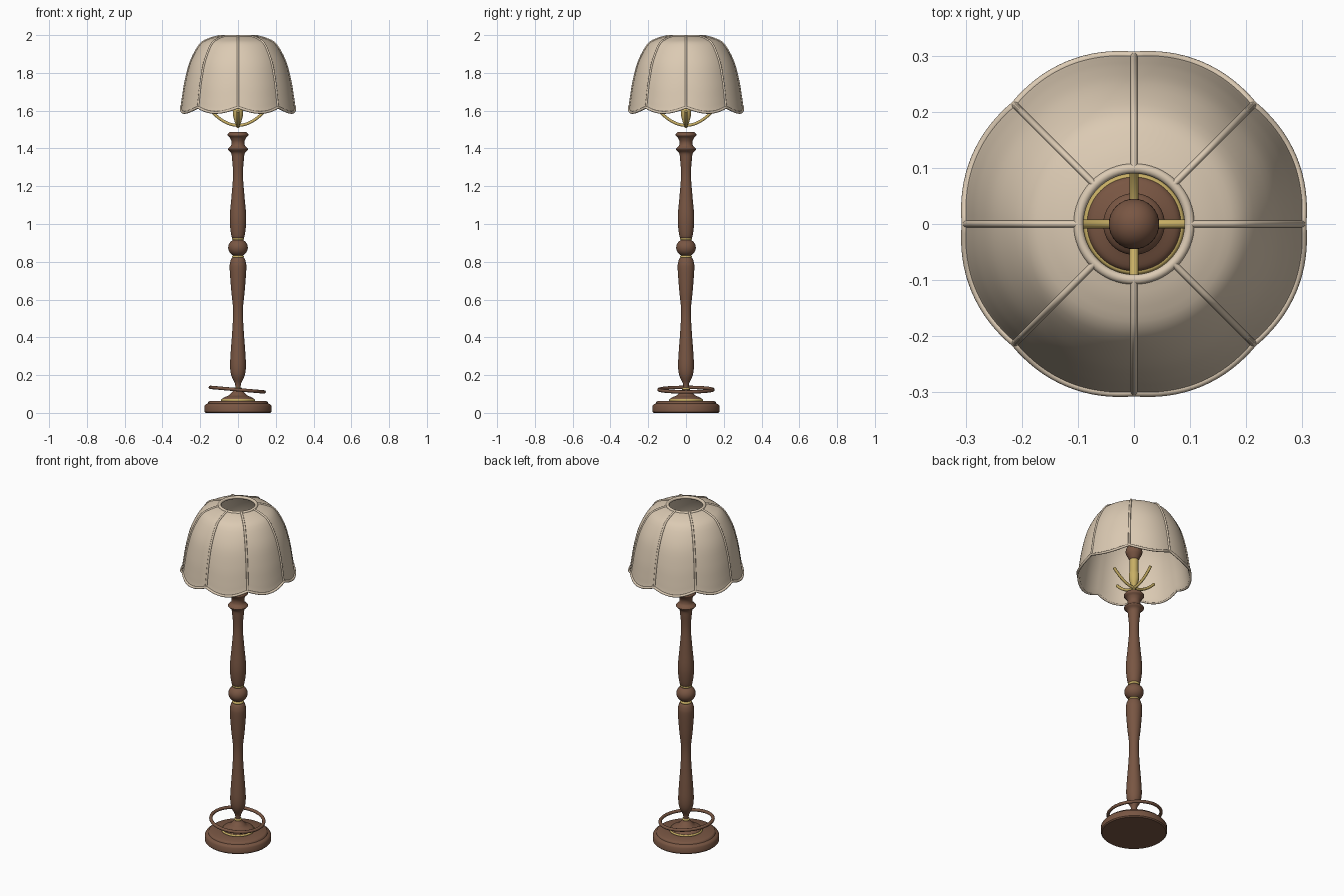
import bpy, bmesh, math
from math import sin, cos, pi, radians

if "Cube" in bpy.data.objects:
    bpy.data.objects.remove(bpy.data.objects["Cube"])

def material(name, rgb):
    m = bpy.data.materials.new(name)
    m.diffuse_color = (*rgb, 1)
    m.use_nodes = True
    m.node_tree.nodes["Principled BSDF"].inputs["Base Color"].default_value = m.diffuse_color
    return m

WOOD = material("brown wood", (0.19, 0.093, 0.056))
BRASS = material("brass", (0.58, 0.43, 0.13))
CLOTH = material("cream cloth", (0.71, 0.59, 0.45))

def finish(ob, mat, angle=40):
    ob.data.materials.append(mat)
    bpy.ops.object.select_all(action='DESELECT')
    ob.select_set(True)
    bpy.context.view_layer.objects.active = ob
    bpy.ops.object.shade_smooth_by_angle(angle=radians(angle))
    return ob

def grid_object(name, rings, mat, closed_v=False, caps=False):
    """Skin a list of closed rings of points."""
    bm = bmesh.new()
    vs = [[bm.verts.new(p) for p in r] for r in rings]
    n = len(vs[0])
    for i in range(len(vs) if closed_v else len(vs) - 1):
        a, b = vs[i], vs[(i + 1) % len(vs)]
        for j in range(n):
            k = (j + 1) % n
            bm.faces.new((a[j], a[k], b[k], b[j]))
    if caps:
        bm.faces.new(vs[0])
        bm.faces.new(vs[-1])
    bmesh.ops.recalc_face_normals(bm, faces=bm.faces)
    me = bpy.data.meshes.new(name)
    bm.to_mesh(me)
    bm.free()
    ob = bpy.data.objects.new(name, me)
    bpy.context.collection.objects.link(ob)
    return finish(ob, mat)

def smooth_profile(pts, steps=5):
    """Catmull-Rom through (r, z) points."""
    out = []
    for i in range(len(pts) - 1):
        p = [pts[max(0, min(len(pts) - 1, i + d))] for d in (-1, 0, 1, 2)]
        for s in range(steps):
            t = s / steps
            out.append(tuple(0.5 * (2 * b + (c - a) * t + (2 * a - 5 * b + 4 * c - d) * t * t
                                    + (3 * b - a - 3 * c + d) * t ** 3) for a, b, c, d in zip(*p)))
    return out + [pts[-1]]

def lathe(name, pts, mat, smooth=False, n=48):
    pts = smooth_profile(pts) if smooth else pts
    rings = [[(r * cos(2 * pi * j / n), r * sin(2 * pi * j / n), z) for j in range(n)] for r, z in pts]
    return grid_object(name, rings, mat, caps=True)

def tube(name, pts, radius, mat, cyclic=False):
    cu = bpy.data.curves.new(name, 'CURVE')
    cu.dimensions = '3D'
    cu.bevel_depth = radius
    cu.bevel_resolution = 3
    cu.use_fill_caps = True
    sp = cu.splines.new('POLY')
    sp.points.add(len(pts) - 1)
    for q, p in zip(sp.points, pts):
        q.co = (*p, 1)
    sp.use_cyclic_u = cyclic
    ob = bpy.data.objects.new(name, cu)
    bpy.context.collection.objects.link(ob)
    bpy.ops.object.select_all(action='DESELECT')
    ob.select_set(True)
    bpy.context.view_layer.objects.active = ob
    bpy.ops.object.convert(target='MESH')
    return finish(bpy.context.object, mat)

def ring(name, r, minor, z, mat):
    bpy.ops.mesh.primitive_torus_add(major_radius=r, minor_radius=minor, location=(0, 0, z),
                                     major_segments=64, minor_segments=12)
    ob = bpy.context.object
    ob.name = name
    return finish(ob, mat)

# Base and turned post
lathe("base", [(.172, 0), (.178, .006), (.178, .036), (.172, .045), (.16, .05), (.157, .058),
               (.15, .062), (.088, .064), (.086, .072)], WOOD)
lathe("base_cone", [(.086, .068), (.078, .08), (.05, .092), (.036, .105), (.022, .12), (.014, .135),
                    (.016, .155)], WOOD, True)
lathe("lower_post", [(.014, .14), (.018, .16), (.036, .2), (.042, .25), (.038, .33), (.030, .44),
                     (.026, .545), (.036, .65), (.044, .76), (.042, .795), (.034, .818), (.022, .825)], WOOD, True)
lathe("middle_ball", [(.052 * sin(pi * t / 16), .875 - .047 * cos(pi * t / 16)) for t in range(1, 16)], WOOD)
lathe("upper_post", [(.024, .92), (.034, .935), (.042, .99), (.043, 1.05), (.034, 1.15), (.026, 1.26),
                     (.031, 1.34), (.036, 1.375), (.053, 1.393), (.05, 1.402), (.037, 1.415), (.034, 1.435),
                     (.042, 1.455), (.054, 1.468), (.053, 1.478), (.044, 1.487)], WOOD, True)

# Brass bands
ring("base_band", .084, .006, .067, BRASS)
ring("neck_band", .015, .006, .128, BRASS)
ring("ball_band_lower", .024, .008, .826, BRASS)
ring("ball_band_upper", .024, .008, .922, BRASS)

# Loose tilted ring above the base
hoop = ring("loose_ring", .143, .009, .123, WOOD)
hoop.location.x = -.004
hoop.rotation_euler = (0, .085, 0)

# Lamp holder with four curved arms and a knob on top
lathe("lamp_stem", [(.006, 1.508), (.012, 1.525), (.02, 1.55), (.027, 1.575), (.028, 1.605),
                    (.023, 1.62), (.023, 1.70)], BRASS, n=32)
lathe("top_knob", [(.022, 1.695), (.03, 1.705)] +
      [(.045 * cos(a), 1.745 + .045 * sin(a)) for a in (radians(d) for d in range(-35, 90, 9))], WOOD, n=32)
for k in range(4):
    a = k * pi / 2
    tube("arm_%d" % (k + 1), [(r * cos(a), r * sin(a), 1.522 + .075 * (r / .14) ** 2)
                              for r in [.14 * i / 14 for i in range(15)]], .008, BRASS)

# Scalloped dome shade with eight panels
DOME = smooth_profile([(.10, 1.0), (.148, .965), (.20, .885), (.25, .65), (.278, .38), (.292, .16),
                       (.298, .05), (.302, 0)], 4)

def shade_point(i, ang, grow=0.0):
    r, h = DOME[i]
    bulge = abs(sin(4 * ang))
    f = min(1, (1 - h) * 3)
    zb = 1.618 - .028 * bulge
    r = r * (1 + f * (.022 * bulge - .006)) + grow
    return (r * cos(ang), r * sin(ang), zb + (1.994 - zb) * h)

N = 128
shade = grid_object("shade", [[shade_point(i, 2 * pi * j / N) for j in range(N)]
                              for i in range(len(DOME))], CLOTH)
mod = shade.modifiers.new("thickness", 'SOLIDIFY')
mod.thickness = .007
mod.offset = -1
for k in range(8):
    tube("shade_rib_%d" % (k + 1), [shade_point(i, k * pi / 4) for i in range(len(DOME))], .006, CLOTH)
tube("shade_hem", [shade_point(-1, 2 * pi * j / N) for j in range(N)], .007, CLOTH, True)
ring("shade_collar", .099, .009, 1.991, CLOTH)
